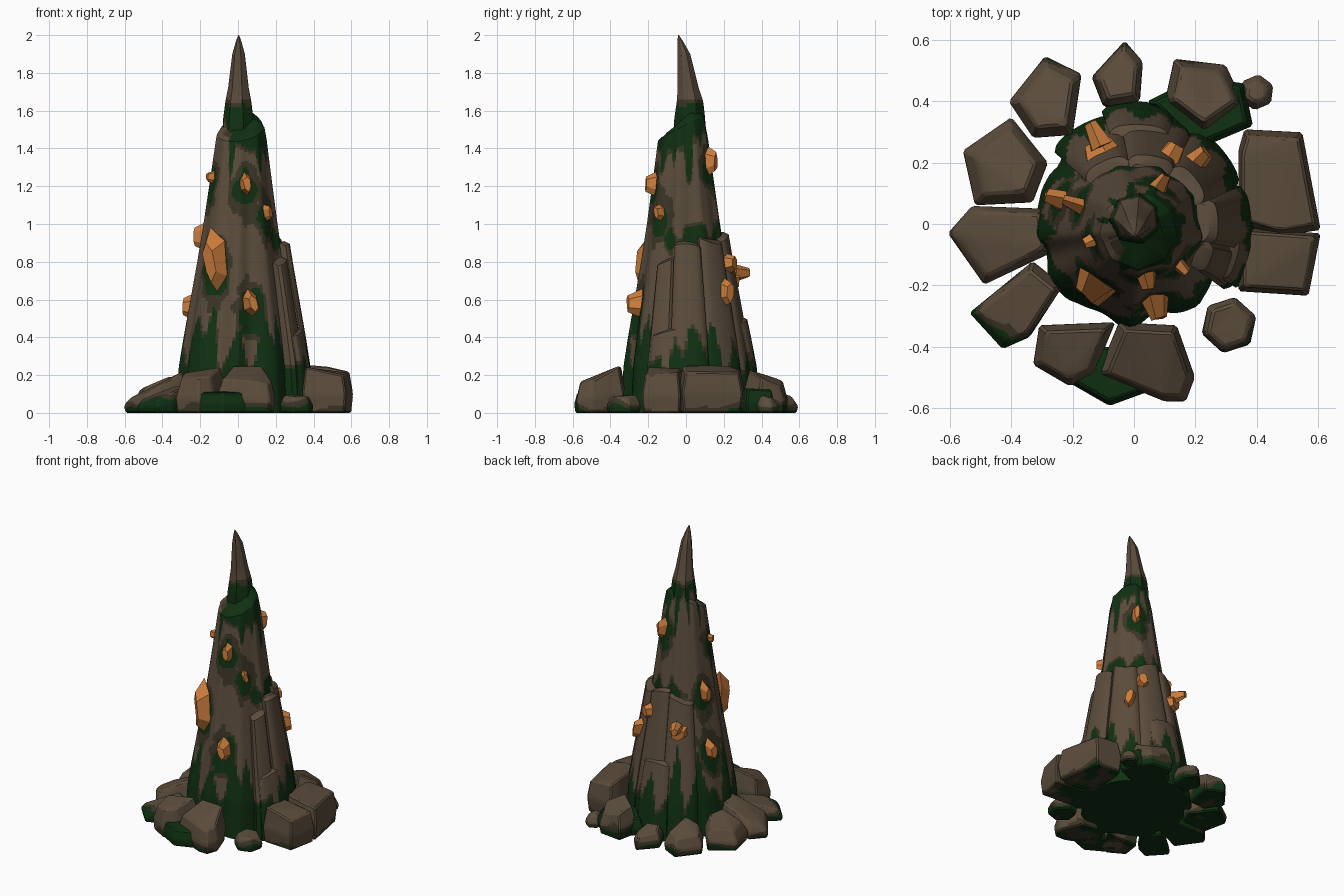
import bpy, bmesh, random
from math import sin, cos, pi, tau, atan2, radians, hypot
from mathutils import Vector, Matrix, noise

random.seed(4)
if "Cube" in bpy.data.objects:
    bpy.data.objects.remove(bpy.data.objects["Cube"])


def material(name, rgb):
    mat = bpy.data.materials.new(name)
    mat.use_nodes = True
    mat.diffuse_color = (*rgb, 1)
    bsdf = mat.node_tree.nodes["Principled BSDF"]
    bsdf.inputs["Base Color"].default_value = (*rgb, 1)
    bsdf.inputs["Roughness"].default_value = 0.9
    return mat


STONE, EDGE, MOSS, CRYSTAL = range(4)
MATERIALS = [material("brown stone", (0.105, 0.073, 0.045)),
             material("dark olive edge", (0.042, 0.035, 0.018)),
             material("dark green moss", (0.005, 0.030, 0.006)),
             material("orange crystal", (0.60, 0.205, 0.045))]


def finish(bm, name, rule, angle=28):
    """Colour faces by a rule, smooth gentle edges and make the object."""
    bmesh.ops.recalc_face_normals(bm, faces=bm.faces)
    for f in bm.faces:
        f.smooth = True
        f.material_index = rule(f.calc_center_median())
    for e in bm.edges:
        e.smooth = e.calc_face_angle(0) < radians(angle)
    mesh = bpy.data.meshes.new(name)
    bm.to_mesh(mesh)
    bm.free()
    for m in MATERIALS:
        mesh.materials.append(m)
    obj = bpy.data.objects.new(name, mesh)
    bpy.context.collection.objects.link(obj)


def loft(name, loops, rule):
    """Skin closed loops of equal length and cap both ends."""
    bm = bmesh.new()
    rows = [[bm.verts.new(p) for p in loop] for loop in loops]
    n = len(rows[0])
    for a, b in zip(rows, rows[1:]):
        for i in range(n):
            j = (i + 1) % n
            bm.faces.new((a[i], a[j], b[j], b[i]))
    bm.faces.new(rows[0][::-1])
    bm.faces.new(rows[-1])
    finish(bm, name, rule)


def interp(table, z):
    for (z0, r0), (z1, r1) in zip(table, table[1:]):
        if z <= z1:
            return r0 + (r1 - r0) * (z - z0) / (z1 - z0)
    return table[-1][1]


def facet(a, n, phase):
    """Radius factor that turns a circle into an n-sided polygon."""
    w = tau / n
    return cos(w / 2) / cos((a + phase) % w - w / 2) * 1.03


def grade(m):
    return MOSS if m > 0 else EDGE if m > -0.025 else STONE


# Crystals: x, y, z, width, height, depth
CRYSTALS = [(-.13, -.20, .80, .13, .38, .05), (.07, -.26, .58, .09, .16, .06),
            (.04, -.17, 1.21, .07, .14, .05), (.14, -.13, 1.06, .05, .11, .05),
            (-.12, -.05, 1.25, .06, .09, .05), (-.18, .06, .93, .06, .17, .06),
            (-.24, .08, .56, .08, .16, .06), (.11, .21, .79, .09, .14, .07),
            (.19, .19, .64, .09, .20, .08), (.08, .12, 1.33, .07, .18, .05),
            (-.10, .22, .70, .14, .15, .07), (-.12, .28, .74, .07, .09, .06)]


def spire_moss(p):
    a = atan2(p.y, p.x)
    n = noise.noise(Vector((cos(a) * 4, sin(a) * 4, p.z * 1.2)))
    fine = noise.noise(p * 14) * 0.03
    m = 0.38 + 0.4 * n - p.z
    cap = 1.5 + 0.1 * cos(a - 3 * pi / 4) - 0.45 * max(0, n)
    m = max(m, min(p.z - cap, 1.63 - p.z))
    if cos(a - radians(45)) > 0.1:
        m = max(m, 0.04 + 0.1 * n - abs(p.z - 0.92))
    for x, y, z, w, h, d in CRYSTALS:
        near = hypot(p.x - x, p.y - y, (p.z - z + 0.04) * 0.5)
        m = max(m, 0.03 + w * 0.4 - near)
    return grade(m + fine)


# Main spire, with a slanted broken top
PROFILE = [(0, .325), (.25, .31), (.4, .288), (.8, .222), (1, .192),
           (1.2, .165), (1.45, .132), (1.65, .095)]


def spire_radius(a, z):
    flute = 0.035 * cos(8 * a + 1) + 0.02 * cos(13 * a + 2)
    return interp(PROFILE, z) * facet(a, 9, 0.2) * (1 + flute * (1 - z / 1.7))


def spire_point(a, z, inset=1.0):
    r = spire_radius(a, z) * inset
    return Vector((r * cos(a) + 0.012 * z, r * sin(a) - 0.008 * z, z))


SEG, ROWS = 108, 90
angles = [tau * i / SEG for i in range(SEG)]
loops = []
for k in range(ROWS + 1):
    loops.append([spire_point(a, k / ROWS * (1.5 + .06 * sin(a) + .02 * cos(a))) for a in angles])
for inset, rise in ((0.85, 0.02), (0.6, 0.04)):
    loops.append([spire_point(a, 1.5 + .06 * sin(a) + .02 * cos(a), inset) + Vector((0, 0, rise))
                  for a in angles])
loft("main_spire", loops, spire_moss)

# Pointed tip
TIP = [(1.38, .085), (1.55, .083), (1.65, .07), (1.72, .056), (1.9, .034), (1.97, .014), (2, .002)]
LEAN = [(1.38, .015), (1.65, .02), (1.9, -.012), (2, -.04)]
loops = []
for k in range(32):
    z = 1.38 + 0.02 * k
    loops.append([(interp(TIP, z) * facet(a, 7, 0.4) * cos(a) + 0.004,
                   interp(TIP, z) * facet(a, 7, 0.4) * sin(a) + interp(LEAN, z), min(z, 2))
                  for a in angles[::2]])
loft("spire_tip", loops, spire_moss)


# Bark-like slabs leaning on the spire
def slab_moss(p):
    a = atan2(p.y, p.x)
    n = noise.noise(Vector((cos(a) * 5, sin(a) * 5, p.z)))
    return grade(0.3 + 0.4 * n - p.z + noise.noise(p * 14) * 0.03)


def slab(name, start, end, top, out):
    n = max(8, int((end - start) / 3))
    arc = [radians(start + (end - start) * i / n) for i in range(n + 1)]
    mid, half = radians(start + end) / 2, radians(end - start) / 2
    loops = []
    for k in range(43):
        t = min(k / 40, 1)
        shrink = (0, 0.008, 0.028)[max(0, k - 40)]
        loop = []
        for side in (1, 0):
            for a in arc if side else arc[::-1]:
                u = (a - mid) / half
                z = t * (top + 0.025 * cos(4 * a)) + shrink * 0.5
                bulge = out * (1 - 0.25 * t) - 0.018 * u ** 6 - shrink
                r = interp(PROFILE, z) + (bulge if side else -0.06)
                loop.append((r * cos(a) + 0.012 * z, r * sin(a) - 0.008 * z, z))
        loops.append(loop)
    loft(name, loops, slab_moss)


for i, spec in enumerate([(-36, -13, .80, .055), (-13, 20, .87, .075), (20, 58, .92, .052),
                          (58, 98, .92, .045), (98, 138, .90, .042),
                          (70, 106, .47, .075), (-32, -4, .42, .085)]):
    slab(f"stone_slab_{i + 1}", *spec)


# Boulders around the foot: convex footprint, height, top shrink, outward slope, moss level
def boulder(name, foot, h, shrink=0.75, slope=0.3, moss=0.0):
    pts = [Vector((x, y, 0)) for x, y in foot]
    mid = sum(pts, Vector()) / len(pts)
    far = [p.length for p in pts]
    lo, hi = min(far), max(far)
    bm = bmesh.new()
    for size, level in ((0.93, 0), (1, 0.45), (shrink, 1)):
        for p in pts:
            q = mid + (p - mid) * size
            drop = 1 - slope * (p.length - lo) / (hi - lo)
            q.z = h * level * drop * random.uniform(0.88, 1)
            bm.verts.new(q)
    bmesh.ops.convex_hull(bm, input=bm.verts)
    bmesh.ops.delete(bm, geom=[v for v in bm.verts if not v.link_faces], context="VERTS")
    bmesh.ops.dissolve_limit(bm, angle_limit=radians(9), verts=bm.verts, edges=bm.edges)
    bmesh.ops.bevel(bm, geom=bm.edges[:], offset=0.008, segments=1, affect="EDGES",
                    clamp_overlap=True)
    bmesh.ops.triangulate(bm, faces=bm.faces)
    bmesh.ops.subdivide_edges(bm, edges=bm.edges, cuts=4, use_grid_fill=True)
    finish(bm, name, lambda p: grade(moss - p.z + 0.06 * noise.noise(p * 8)), 22)


def round_foot(x, y, r, n=6):
    return [(x + r * cos(tau * i / n + x), y + r * sin(tau * i / n + x)) for i in range(n)]


boulder("left_big_boulder_back", [(.36, .31), (.55, .30), (.61, -.02), (.48, -.04), (.34, .0),
                                  (.34, .24)], .26, .88, .08)
boulder("left_big_boulder_front", [(.34, -.01), (.48, -.05), (.61, -.03), (.57, -.235),
                                   (.34, -.22)], .25, .86, .1)
boulder("front_boulder_right", [(-.31, -.33), (-.06, -.32), (-.13, -.49), (-.21, -.53),
                                (-.33, -.46)], .27, .78, .3)
boulder("front_boulder_left", [(-.05, -.32), (.14, -.33), (.2, -.5), (.17, -.58), (.1, -.58),
                               (-.12, -.49)], .27, .82, .4)
boulder("front_mossy_stone", [(-.28, -.48), (-.08, -.595), (.07, -.54), (0, -.4),
                              (-.2, -.4)], .12, .85, .1, .2)
boulder("right_long_boulder", [(-.53, .06), (-.28, .05), (-.26, -.09), (-.49, -.2),
                               (-.61, -.03)], .22, .8, .6, .03)
boulder("right_front_boulder", [(-.33, -.12), (-.23, -.2), (-.34, -.37), (-.43, -.41),
                                (-.54, -.29)], .17, .8, .5, .06)
boulder("right_back_boulder", [(-.4, .35), (-.28, .2), (-.33, .07), (-.52, .06),
                               (-.56, .24)], .21, .7, .4, .02)
boulder("back_right_boulder", [(-.29, .55), (-.17, .49), (-.2, .29), (-.33, .28),
                               (-.41, .4)], .19, .72, .4, .02)
boulder("back_boulder", [(-.03, .6), (.03, .53), (.02, .4), (-.1, .38), (-.14, .48)],
        .13, .7, .3, .05)
boulder("back_left_boulder", [(.13, .54), (.3, .52), (.36, .39), (.23, .3), (.1, .4)],
        .24, .75, .35, .05)
boulder("back_left_mossy_stone", [(.04, .4), (.2, .48), (.36, .46), (.39, .32), (.2, .24)],
        .14, .85, .1, .25)
boulder("small_back_stone", round_foot(.40, .43, .06), .10, .6, .2)
boulder("small_front_stone", round_foot(.31, -.33, .095), .10, .75, .1, .03)

# Orange crystals growing out of the spire
for i, (x, y, z, w, h, d) in enumerate(CRYSTALS):
    out = Vector((x, y, 0)).normalized()
    up = Vector((0, 0, 1))
    frame = Matrix((up.cross(out), up, out)).transposed().to_4x4()
    lean = Matrix.Rotation(radians(random.uniform(-14, 14)), 4, "Z")
    place = Matrix.Translation(Vector((x, y, z)) + out * 0.01) @ frame @ lean
    bm = bmesh.new()
    bmesh.ops.create_cone(bm, cap_ends=True, segments=6, radius1=1, radius2=0.55, depth=2,
                          matrix=place @ Matrix.Diagonal((w * .55, h * .5, d * .7, 1)))
    for v in bm.verts:
        v.co += Vector([random.uniform(-0.07, 0.07) * w for _ in range(3)])
    finish(bm, f"crystal_{i + 1}", lambda p: CRYSTAL, 15)
